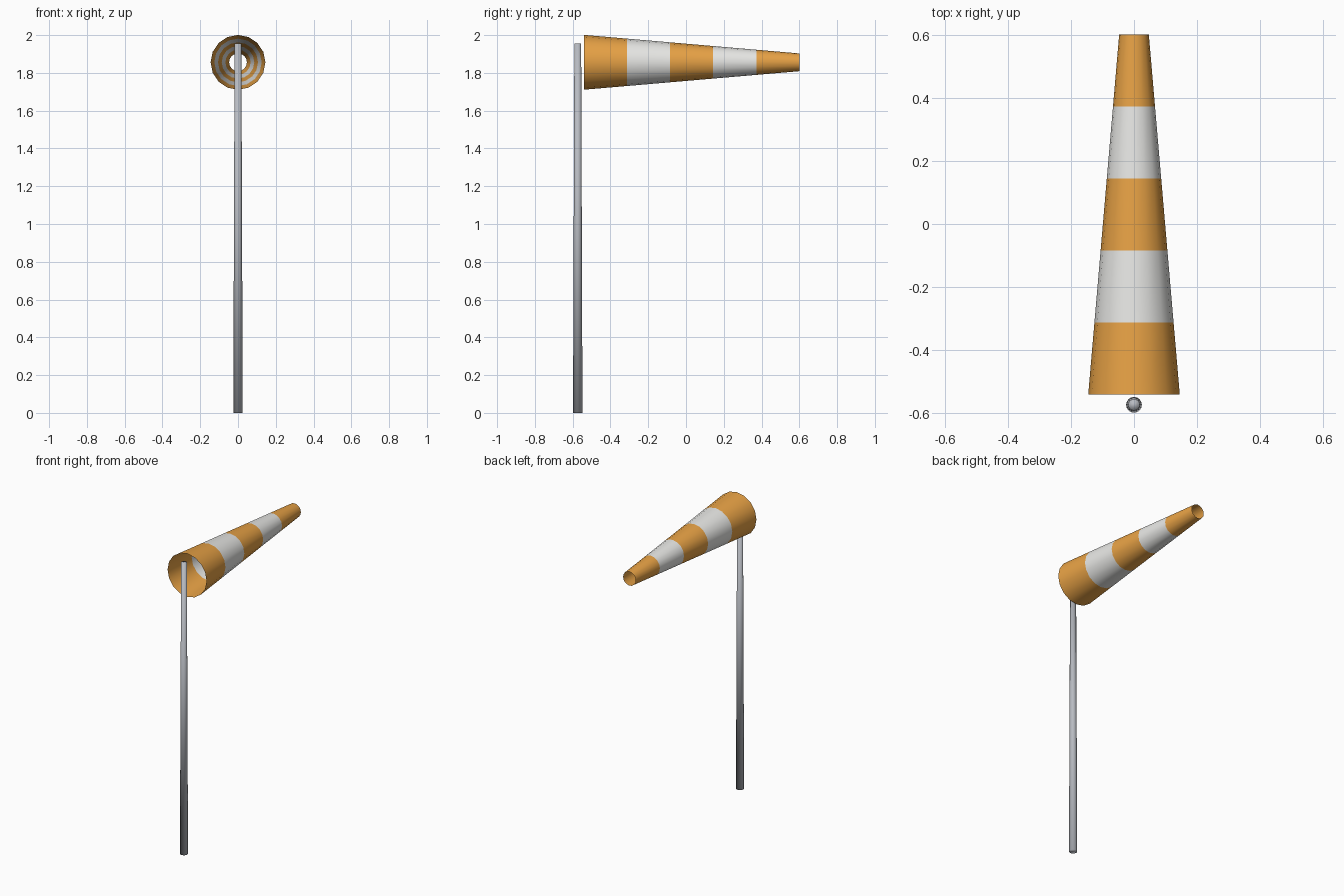
import bpy, bmesh, math

cube = bpy.data.objects.get("Cube")
if cube:
    bpy.data.objects.remove(cube, do_unlink=True)


def material(name, color, metallic=0.0):
    mat = bpy.data.materials.new(name)
    mat.use_nodes = True
    mat.diffuse_color = (*color, 1)
    bsdf = mat.node_tree.nodes["Principled BSDF"]
    bsdf.inputs["Base Color"].default_value = (*color, 1)
    bsdf.inputs["Roughness"].default_value = 0.8
    return mat


def tube(name, rings, sides, place, mats, capped=False):
    """Loft circles given as (distance, radius); bands alternate materials."""
    bm = bmesh.new()
    loops = []
    for dist, radius in rings:
        angles = [2 * math.pi * i / sides for i in range(sides)]
        loops.append([bm.verts.new(place(radius * math.cos(a), radius * math.sin(a), dist))
                      for a in angles])
    for band, (a, b) in enumerate(zip(loops, loops[1:])):
        for i in range(sides):
            j = (i + 1) % sides
            face = bm.faces.new((a[i], a[j], b[j], b[i]))
            face.material_index = band % len(mats)
    if capped:
        bm.faces.new(loops[0][::-1])
        bm.faces.new(loops[-1])
    for face in bm.faces:
        face.smooth = True
    mesh = bpy.data.meshes.new(name)
    bm.to_mesh(mesh)
    bm.free()
    for mat in mats:
        mesh.materials.append(mat)
    obj = bpy.data.objects.new(name, mesh)
    bpy.context.collection.objects.link(obj)
    return obj


orange = material("orange fabric", (0.80, 0.36, 0.06))
white = material("white fabric", (0.80, 0.80, 0.78))
grey = material("grey metal", (0.48, 0.50, 0.54))

# Tapered pole, softly shaded over its ends
tube("pole", [(0, 0.025), (1.955, 0.018)], 16,
     lambda u, v, d: (u, -0.573 + v, d), [grey], capped=True)

# Open striped sock, five equal bands
BANDS = 5
rings = [(-0.54 + 1.14 * t / BANDS, 0.145 - 0.098 * t / BANDS) for t in range(BANDS + 1)]
tube("wind_sock", rings, 16,
     lambda u, v, d: (-u, d, 1.856 + v), [orange, white])
